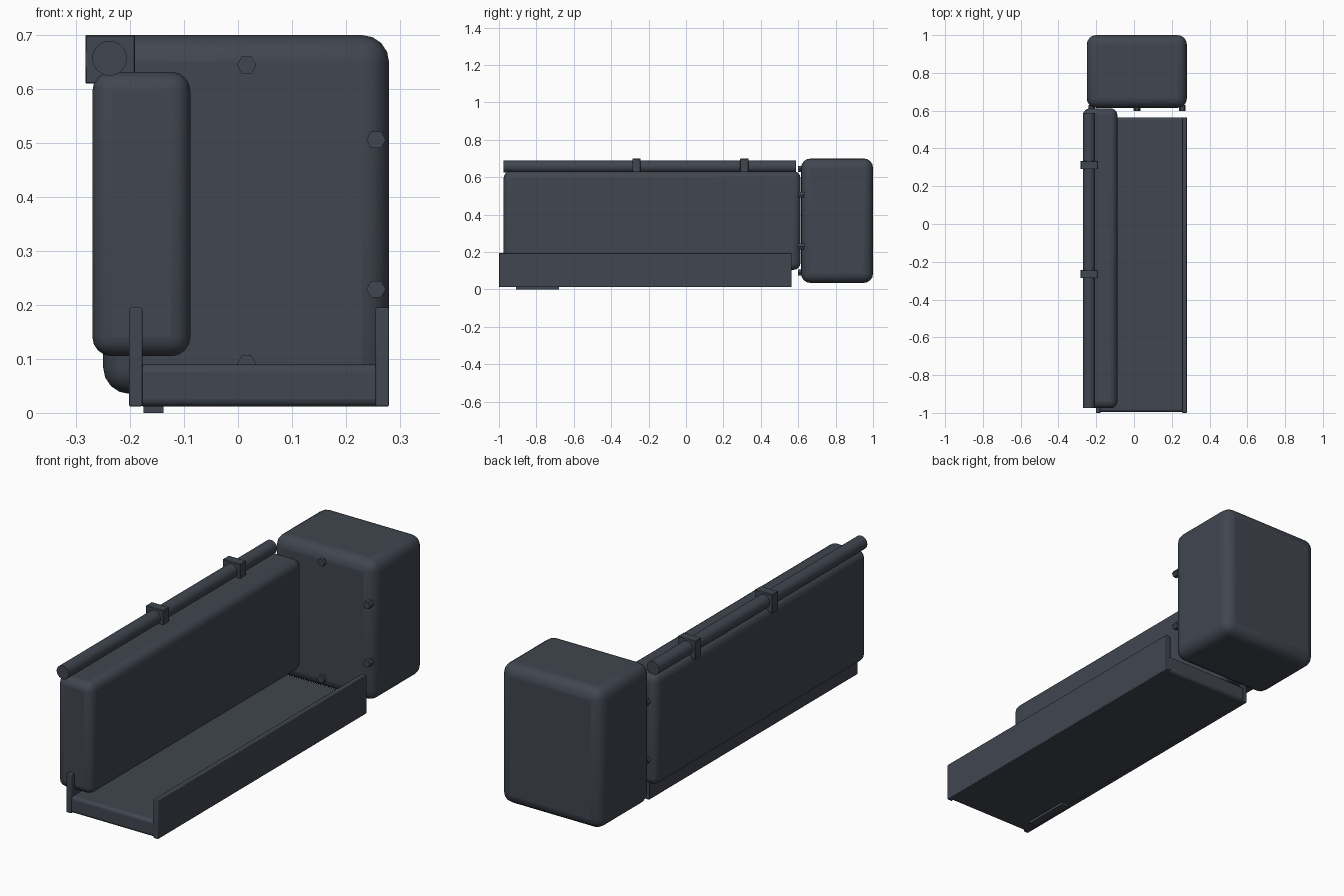
import bpy
from math import pi, sin, cos

if "Cube" in bpy.data.objects:
    bpy.data.objects.remove(bpy.data.objects["Cube"])

slate = bpy.data.materials.new("slate")
slate.diffuse_color = (0.052, 0.061, 0.08, 1)
slate.use_nodes = True
slate.node_tree.nodes["Principled BSDF"].inputs["Base Color"].default_value = slate.diffuse_color


def finish(ob, name, bevel=0, segments=3):
    ob.name = name
    ob.data.materials.append(slate)
    if bevel:
        mod = ob.modifiers.new("round", 'BEVEL')
        mod.width = bevel
        mod.segments = segments
        mod.limit_method = 'ANGLE'
    bpy.ops.object.shade_smooth_by_angle(angle=pi / 6)
    return ob


def box(name, x, y, z, bevel=0, segments=3):
    # each axis given as (low, high)
    axes = (x, y, z)
    bpy.ops.mesh.primitive_cube_add(size=1, location=[(a + b) / 2 for a, b in axes])
    ob = bpy.context.object
    ob.scale = [b - a for a, b in axes]
    bpy.ops.object.transform_apply(location=False, rotation=False, scale=True)
    return finish(ob, name, bevel, segments)


def rod(name, x, z, y, radius, sides):
    # cylinder lying along y
    bpy.ops.mesh.primitive_cylinder_add(
        vertices=sides, radius=radius, depth=y[1] - y[0],
        location=(x, (y[0] + y[1]) / 2, z), rotation=(pi / 2, 0, 0))
    return finish(bpy.context.object, name)


# Rear block and long side body
box("rear_block", (-0.25, 0.28), (0.615, 1.0), (0.035, 0.70), 0.05, 4)
box("side_body", (-0.27, -0.088), (-0.975, 0.612), (0.105, 0.632), 0.036, 4)

# Tray: floor between two upright walls
box("tray_floor", (-0.19, 0.27), (-0.995, 0.565), (0.012, 0.09), 0.014)
box("tray_inner_wall", (-0.202, -0.177), (-1.0, 0.565), (0.012, 0.195), 0.003, 2)
box("tray_outer_wall", (0.255, 0.28), (-1.0, 0.565), (0.012, 0.195), 0.003, 2)

# Small foot strip under the tray
box("foot_strip", (-0.175, -0.138), (-0.91, -0.68), (0.0, 0.03))

# Top tube with its two clamps
rod("top_tube", -0.238, 0.657, (-0.975, 0.588), 0.032, 32)
for i, y in enumerate((-0.265, 0.312)):
    box(f"tube_clamp_{i + 1}", (-0.283, -0.191), (y - 0.022, y + 0.022), (0.61, 0.70), 0.002, 1)

# Ring of six hexagonal bolts on the front of the rear block
for i in range(6):
    a = pi / 2 + i * pi / 3
    bolt = rod(f"bolt_{i + 1}", 0.016 + 0.277 * cos(a), 0.3675 + 0.277 * sin(a),
               (0.598, 0.63), 0.018, 6)
    bolt.rotation_euler = (pi / 2, pi / 6, 0)
